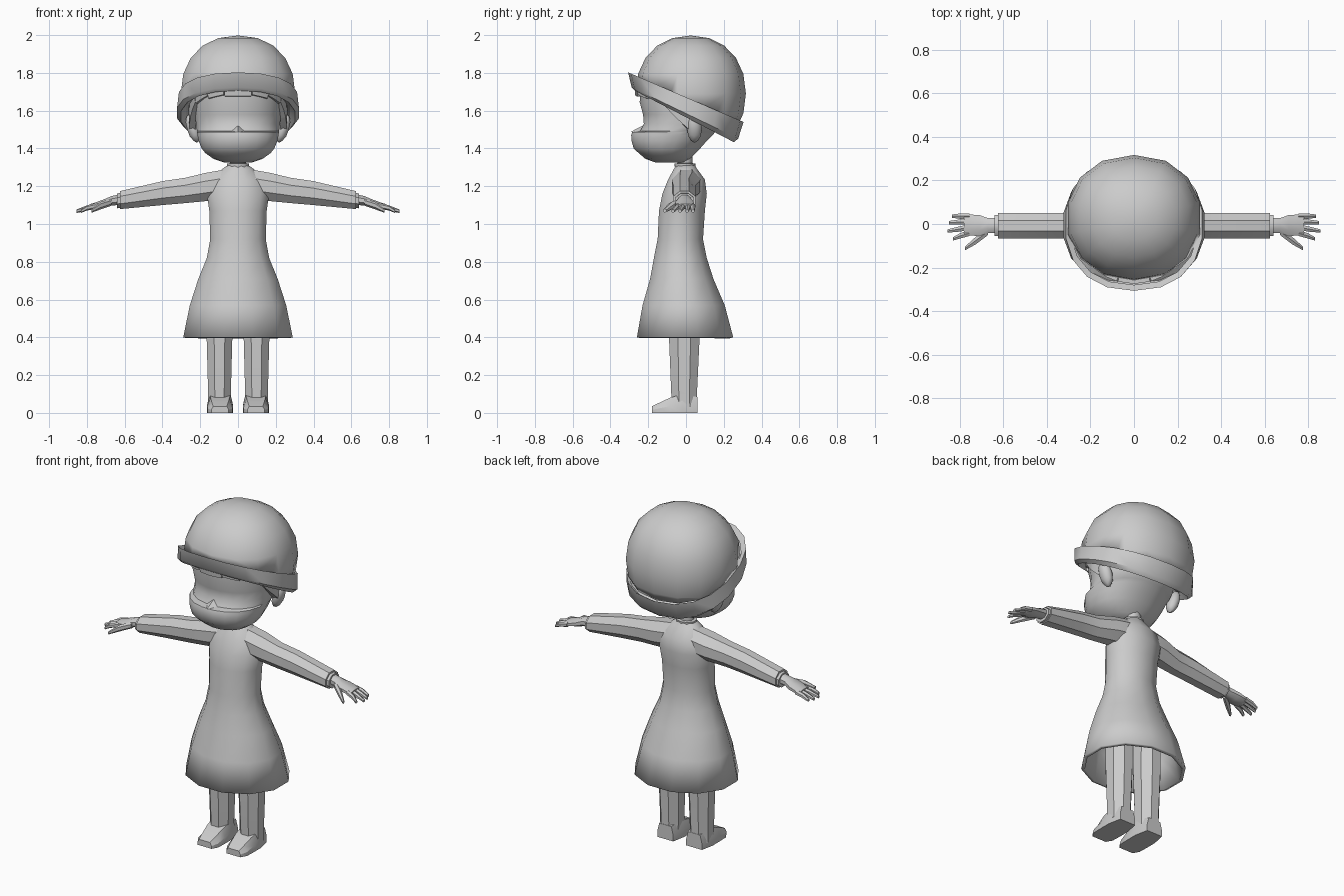
import bpy, bmesh, math
from mathutils import Vector

cube = bpy.data.objects.get("Cube")
if cube:
    bpy.data.objects.remove(cube, do_unlink=True)

grey = bpy.data.materials.new("plain_grey")
grey.use_nodes = True
grey.diffuse_color = (0.6, 0.6, 0.6, 1)
grey.node_tree.nodes["Principled BSDF"].inputs["Base Color"].default_value = (0.6, 0.6, 0.6, 1)


def finish(name, bm, mirror=False, angle=40, thick=0):
    bmesh.ops.recalc_face_normals(bm, faces=bm.faces)
    mesh = bpy.data.meshes.new(name)
    bm.to_mesh(mesh)
    bm.free()
    ob = bpy.data.objects.new(name, mesh)
    bpy.context.collection.objects.link(ob)
    mesh.materials.append(grey)
    if thick:
        mod = ob.modifiers.new("thickness", 'SOLIDIFY')
        mod.thickness = thick
        mod.offset = -1
    if mirror:
        ob.modifiers.new("mirror", 'MIRROR').use_clip = False
    bpy.ops.object.select_all(action='DESELECT')
    bpy.context.view_layer.objects.active = ob
    ob.select_set(True)
    bpy.ops.object.shade_smooth_by_angle(angle=math.radians(angle))
    return ob


def loft(name, rings, caps=(True, True), closed=True, **kw):
    """Skin a list of equal-length point rings."""
    bm = bmesh.new()
    vs = [[bm.verts.new(p) for p in r] for r in rings]
    n = len(vs[0])
    for a, b in zip(vs, vs[1:]):
        for i in range(n if closed else n - 1):
            j = (i + 1) % n
            bm.faces.new((a[i], a[j], b[j], b[i]))
    for use, ring in zip(caps, (vs[0], vs[-1])):
        if use:
            bm.faces.new(ring)
    return finish(name, bm, **kw)


def spow(v, e):
    return math.copysign(abs(v) ** e, v)


def oval(z, rx, front, back, n=12, cx=0, slope=0, e=1.0):
    """Ring around z with separate front and back reach; slope tips it."""
    cy, pts = (front + back) / 2, []
    for i in range(n):
        a = 2 * math.pi * (i + 0.5) / n
        s = 1 / math.cos(math.pi / n)
        x = cx + rx * s * spow(math.cos(a), e)
        y = cy + (back - front) / 2 * s * spow(math.sin(a), e)
        pts.append((x, y, z + slope * y))
    return pts


def xring(x, ylo, yhi, zlo, zhi, n=8):
    """Ring around the x axis."""
    return [(x, (ylo + yhi) / 2 + (yhi - ylo) / 2 * math.cos(a),
             (zlo + zhi) / 2 + (zhi - zlo) / 2 * math.sin(a))
            for a in (2 * math.pi * (i + 0.5) / n for i in range(n))]


# Dress, open at the hem
dress = [(0.40, .29, -.26, .25), (0.57, .255, -.23, .205), (0.71, .21, -.19, .145),
         (0.82, .165, -.17, .11), (0.92, .147, -.15, .09), (1.07, .152, -.143, .1),
         (1.16, .165, -.125, .11), (1.235, .14, -.095, .1), (1.29, .085, -.065, .06),
         (1.315, .05, -.05, .045)]
loft("dress", [oval(*r) for r in dress], caps=(False, True), thick=0.02)

# Sleeves with an inset cuff
sleeve = [(.04, -.075, .085, 1.13, 1.30), (.17, -.08, .08, 1.115, 1.277),
          (.28, -.072, .055, 1.105, 1.25), (.40, -.072, .055, 1.095, 1.232),
          (.625, -.072, .055, 1.075, 1.178), (.625, -.052, .04, 1.09, 1.165)]
loft("sleeve", [xring(*r) for r in sleeve], mirror=True)
cuff = [(.60, -.06, .045, 1.085, 1.17), (.64, -.06, .045, 1.08, 1.165)]
loft("cuff", [xring(*r) for r in cuff], mirror=True)

# Hands
palm = [(.62, -.042, .03, 1.10, 1.16), (.67, -.045, .03, 1.095, 1.15),
        (.71, -.06, .045, 1.085, 1.132), (.765, -.055, .048, 1.078, 1.112),
        (.78, -.05, .045, 1.08, 1.108)]
loft("palm", [xring(*r) for r in palm], mirror=True)
for name, y0, y1, tip in (("index", -.042, -.068, .83), ("middle", -.014, -.032, .855),
                          ("ring", .012, .006, .85), ("little", .036, .036, .835)):
    f = [(.755, y0, .015, 1.095), (.80, (y0 + y1) / 2, .014, 1.085), (tip, y1, .009, 1.068)]
    loft(name + "_finger", [xring(x, y - r, y + r, z - r, z + r, 6) for x, y, r, z in f],
         mirror=True)
thumb = [(.67, -.035, .018, 1.115), (.725, -.075, .02, 1.098), (.775, -.112, .01, 1.07)]
loft("thumb", [xring(x, y - r, y + r, z - r, z + r, 6) for x, y, r, z in thumb], mirror=True)

# Legs and shoes
leg = [(.03, .06, -.075, .06), (.10, .06, -.078, .058), (.40, .068, -.09, .072),
       (.75, .066, -.085, .07)]
loft("leg", [oval(z, rx, f, b, 8, .098) for z, rx, f, b in leg], mirror=True)
shoe = [((.07, .035), (.05, .04)), ((.068, .075), (.06, .10)), ((.067, -.02), (.055, .09)),
        ((.068, -.085), (.048, .08)), ((.06, -.15), (.04, .05)), ((.04, -.18), (.035, .035))]
sections = [(.06, .052, .04, .085), (-.02, .068, .055, .10), (-.085, .068, .05, .08),
            (-.145, .066, .042, .052), (-.18, .046, .036, .035)]
loft("shoe", [[(.095 - w, y, 0), (.095 + w, y, 0), (.095 + w, y, h * .45),
               (.095 + t, y, h), (.095 - t, y, h), (.095 - w, y, h * .45)]
              for y, w, t, h in sections], mirror=True, angle=30)

# Neck
loft("neck", [oval(z, r, -r, r - .01, 10) for z, r in
              ((1.28, .055), (1.32, .058), (1.322, .042), (1.42, .042))])

# Head with a jutting lower face and a recessed eye area
head = [(1.325, .07, -.16, -.01), (1.345, .13, -.215, .02), (1.375, .172, -.25, .05),
        (1.40, .192, -.277, .075), (1.44, .208, -.288, .11), (1.47, .214, -.29, .14),
        (1.487, .217, -.284, .155), (1.492, .217, -.243, .16), (1.53, .222, -.223, .19),
        (1.58, .228, -.227, .215), (1.645, .235, -.245, .235), (1.74, .23, -.24, .24),
        (1.82, .16, -.16, .18)]
loft("head", [oval(*r, n=20, e=.92) for r in head])

# Nose
bm = bmesh.new()
nose = [bm.verts.new(p) for p in ((-.05, -.235, 1.485), (.05, -.235, 1.485),
                                  (0, -.293, 1.488), (0, -.22, 1.525))]
for i, j, k in ((0, 1, 2), (1, 3, 2), (3, 0, 2), (0, 3, 1)):
    bm.faces.new((nose[i], nose[j], nose[k]))
finish("nose", bm)

# Ears
bm = bmesh.new()
bmesh.ops.create_icosphere(bm, subdivisions=2, radius=1)
for v in bm.verts:
    x, y, z = v.co
    v.co = Vector((.238 + .034 * x + .02 * z, .045 + .04 * y, 1.505 + .075 * z))
finish("ear", bm, mirror=True)


# Fringe and sideburns: thin curved locks under the hat
def lock(name, a0, a1, low0, low1, mirror=True):
    rings = []
    for t in (0, .5, 1):
        a = math.radians(a0 + (a1 - a0) * t)
        low = low0 + (low1 - low0) * t
        s, c = math.sin(a), -math.cos(a)
        rings.append([(.225 * s, .225 * c, low), (.258 * s, .268 * c, low + .005),
                      (.27 * s, .275 * c, 1.75), (.225 * s, .225 * c, 1.75)])
    loft(name, rings, mirror=mirror)


lock("front_lock", -16, 16, 1.672, 1.672, False)
lock("side_front_lock", 17, 38, 1.68, 1.66)
lock("temple_lock", 39, 60, 1.675, 1.635)
lock("upper_sideburn", 61, 78, 1.64, 1.56)
lock("lower_sideburn", 78, 97, 1.56, 1.48)

# Hat dome: faceted ball trimmed along the tilted brim line
bm = bmesh.new()
bmesh.ops.create_uvsphere(bm, u_segments=14, v_segments=10, radius=1)
for v in bm.verts:
    x, y, z = v.co
    v.co = Vector((.31 * spow(x, .9), .025 + .292 * spow(y, .93), 1.69 + .308 * spow(z, .92)))
bmesh.ops.bisect_plane(bm, geom=bm.verts[:] + bm.edges[:] + bm.faces[:],
                       plane_co=(0, 0, 1.655), plane_no=(0, .43, 1), clear_inner=True)
finish("hat_dome", bm, thick=0.015)

# Hat band: tilted folded strip with an inner face
band = [(1.655, .29, -.275, .285, -.43), (1.671, .312, -.302, .3, -.43),
        (1.585, .322, -.283, .272, -.48), (1.565, .30, -.268, .25, -.52),
        (1.60, .275, -.25, .24, -.48)]
loft("hat_band", [oval(z, rx, f, b, 18, slope=s, e=.88) for z, rx, f, b, s in band],
     caps=(False, False))

# Hat lining closing the underside behind the head
loft("hat_lining", [oval(1.60, .275, -.25, .24, 18, slope=-.48, e=.88),
                    oval(1.64, .2, -.18, .18, 18, slope=-.48)], caps=(False, True))
